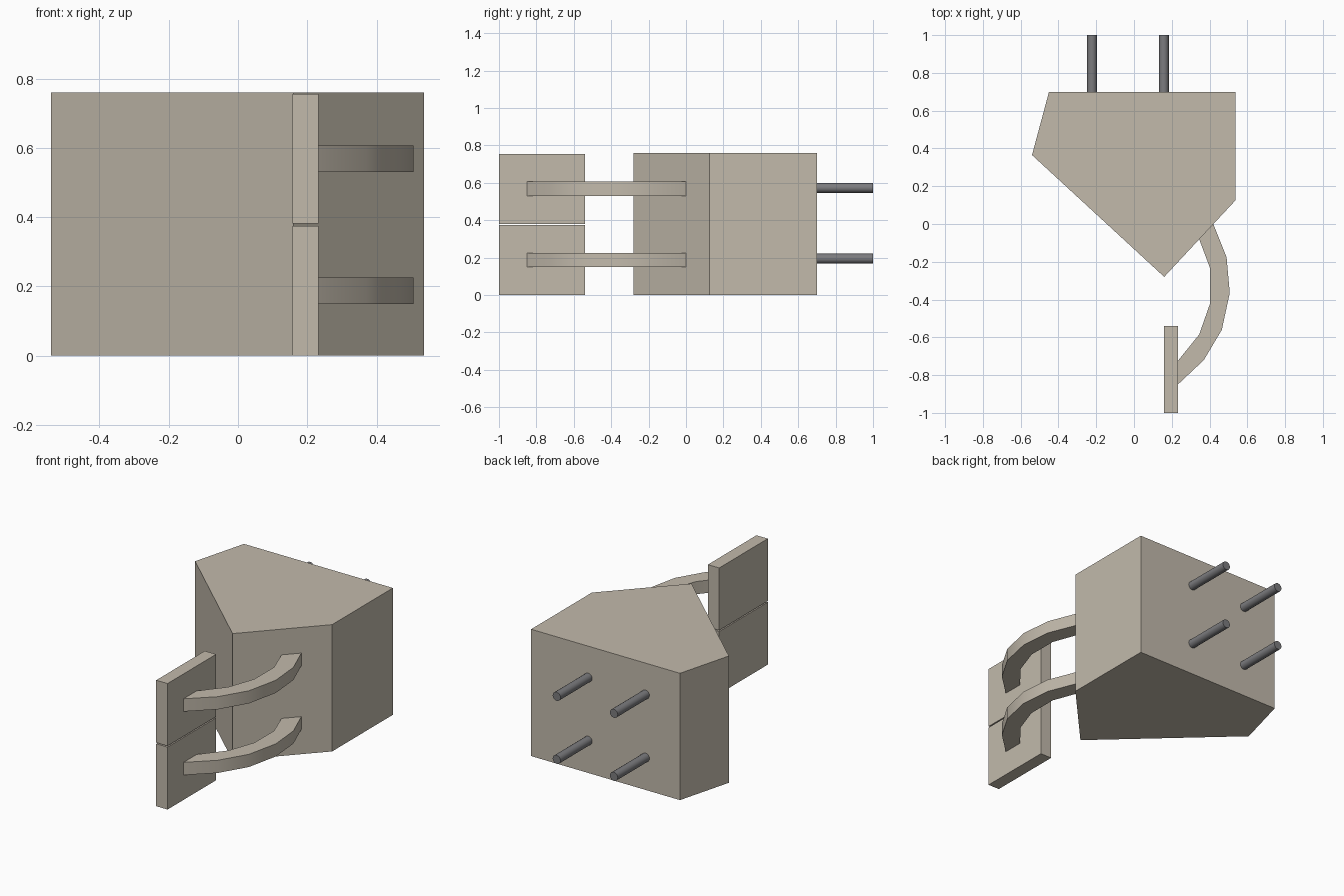
import bpy, bmesh, math

cube = bpy.data.objects.get("Cube")
if cube:
    bpy.data.objects.remove(cube, do_unlink=True)


def material(name, color):
    m = bpy.data.materials.new(name)
    m.use_nodes = True
    m.diffuse_color = color
    m.node_tree.nodes["Principled BSDF"].inputs["Base Color"].default_value = color
    return m


beige = material("warm beige", (0.54, 0.49, 0.41, 1))
steel = material("grey steel", (0.2, 0.2, 0.21, 1))


def prism(name, outline, z0, z1, smooth=False):
    """Extrude a plan outline upward from z0 to z1."""
    bm = bmesh.new()
    base = bm.faces.new([bm.verts.new((x, y, z0)) for x, y in outline])
    top = bmesh.ops.extrude_face_region(bm, geom=[base])["geom"]
    bmesh.ops.translate(bm, vec=(0, 0, z1 - z0),
                        verts=[v for v in top if isinstance(v, bmesh.types.BMVert)])
    bmesh.ops.recalc_face_normals(bm, faces=bm.faces)
    mesh = bpy.data.meshes.new(name)
    bm.to_mesh(mesh)
    bm.free()
    mesh.materials.append(beige)
    obj = bpy.data.objects.new(name, mesh)
    bpy.context.collection.objects.link(obj)
    if smooth:
        shade(obj)
    return obj


def shade(obj):
    bpy.ops.object.select_all(action='DESELECT')
    obj.select_set(True)
    bpy.context.view_layer.objects.active = obj
    bpy.ops.object.shade_smooth_by_angle(angle=math.radians(30))


# Five-sided main block
prism("body", [(-0.45, 0.7), (-0.54, 0.365), (0.16, -0.28),
               (0.537, 0.125), (0.537, 0.7)], 0, 0.76)

# Stacked front plates, each carried by a curved arm
plate = [(0.158, -1), (0.233, -1), (0.233, -0.54), (0.158, -0.54)]
arm = [(0.42, 0), (0.49, -0.175), (0.507, -0.365), (0.465, -0.56),
       (0.37, -0.72), (0.232, -0.85), (0.232, -0.725), (0.345, -0.585),
       (0.403, -0.42), (0.403, -0.235), (0.345, -0.08)]
for level, z in (("lower", 0), ("upper", 0.381)):
    prism(level + "_plate", plate, z, z + 0.374)
    prism(level + "_arm", arm, z + 0.149, z + 0.225, smooth=True)

# Four round pins at the back
for level, z in (("lower", 0.195), ("upper", 0.573)):
    for side, x in (("right", -0.222), ("left", 0.158)):
        bpy.ops.mesh.primitive_cylinder_add(vertices=16, radius=0.026, depth=0.32,
                                            location=(x, 0.84, z),
                                            rotation=(math.pi / 2, 0, 0))
        pin = bpy.context.object
        pin.name = f"{level}_{side}_pin"
        pin.data.materials.append(steel)
        shade(pin)
